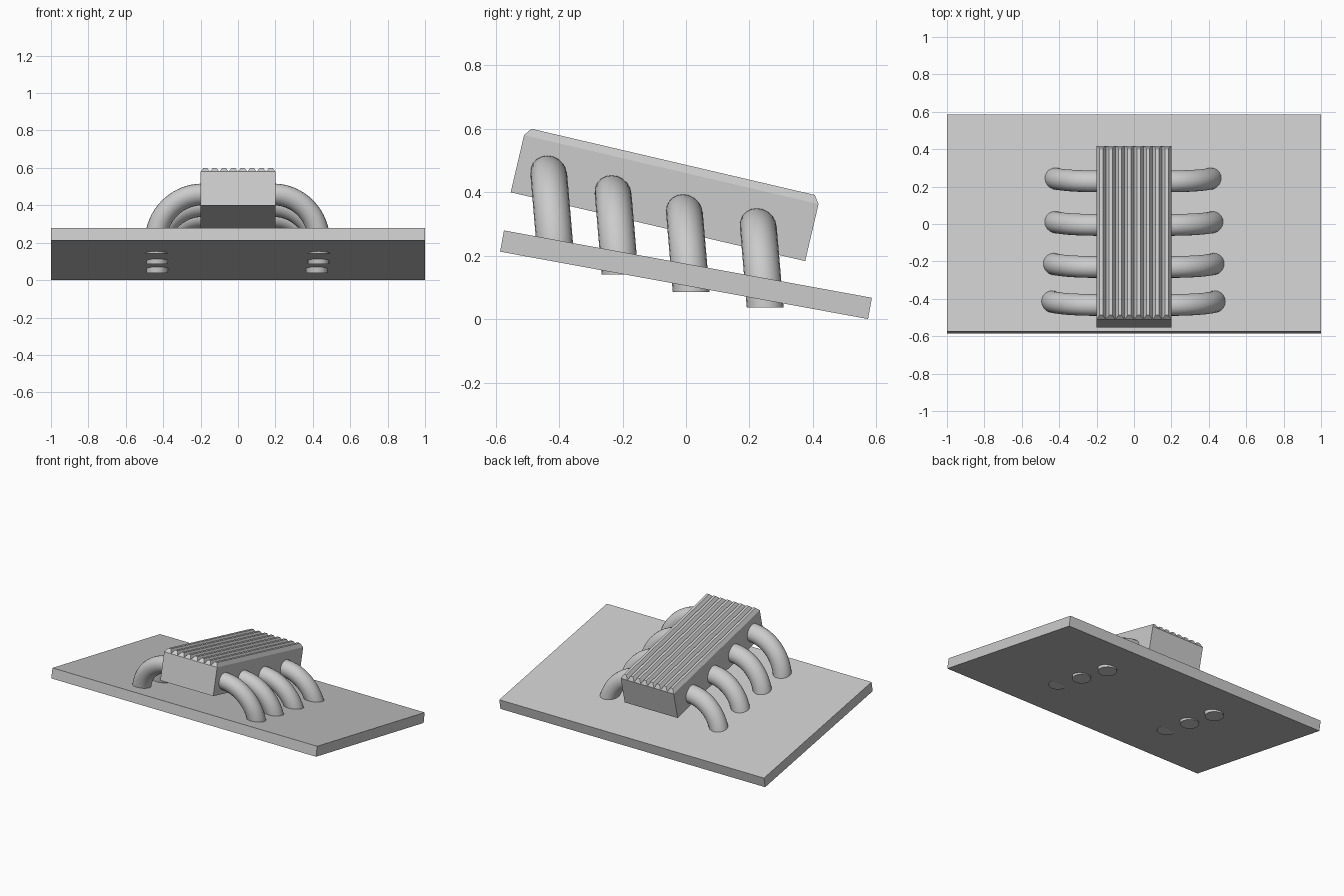
import bpy, bmesh, math
from mathutils import Vector

if "Cube" in bpy.data.objects:
    bpy.data.objects.remove(bpy.data.objects["Cube"])


def add_object(name, bm):
    bmesh.ops.recalc_face_normals(bm, faces=bm.faces[:])
    mesh = bpy.data.meshes.new(name)
    bm.to_mesh(mesh)
    bm.free()
    obj = bpy.data.objects.new(name, mesh)
    bpy.context.collection.objects.link(obj)
    return obj


def block(bm, x, y, z0, z1, inset=(0, 0), cx=0):
    """Box with half sizes x, y whose top can be inset."""
    ring = [(-1, -1), (1, -1), (1, 1), (-1, 1)]
    lo = [bm.verts.new((cx + sx * x, sy * y, z0)) for sx, sy in ring]
    hi = [bm.verts.new((cx + sx * (x - inset[0]), sy * (y - inset[1]), z1)) for sx, sy in ring]
    bm.faces.new(lo)
    bm.faces.new(hi)
    for i in range(4):
        j = (i + 1) % 4
        bm.faces.new((lo[i], lo[j], hi[j], hi[i]))


# Sloping base plate
bm = bmesh.new()
block(bm, 1.0, 0.59, -0.034, 0.034)
plate = add_object("base_plate", bm)
plate.location = (0, 0, 0.14)
plate.rotation_euler.x = -0.181

# Central block, tilted a little more than the plate
BLOCK_POS, BLOCK_TILT = (0, -0.0885, 0.2915), -0.2295
bm = bmesh.new()
block(bm, 0.2, 0.477, 0, 0.185)
body = add_object("cover_block", bm)

# Ridges along the top of the block
RIDGES = 8
pitch = 0.4 / RIDGES
bm = bmesh.new()
for i in range(RIDGES):
    block(bm, pitch / 2, 0.477, 0.185, 0.21, (0.016, 0.018), -0.2 + pitch * (i + 0.5))
ridges = add_object("cover_ridges", bm)
for obj in (body, ridges):
    obj.location = BLOCK_POS
    obj.rotation_euler.x = BLOCK_TILT


# Bent pipes from block down through the plate
def pipe(name, side, y, z_top, z_end, x_end, radius=0.058, sides=20, steps=16):
    x0, zc = 0.19, z_top - radius
    drop = zc - z_end
    bm = bmesh.new()
    rings = []
    for k in range(steps + 1):
        a = math.pi / 2 * k / steps
        centre = Vector((x0 + (x_end - x0) * math.sin(a), y, zc - drop * (1 - math.cos(a))))
        normal = Vector((math.sin(a), 0, math.cos(a)))
        ring = []
        for s in range(sides):
            t = 2 * math.pi * s / sides
            p = centre + radius * (math.cos(t) * normal + math.sin(t) * Vector((0, 1, 0)))
            # Slight backward lean as the pipe drops
            p.y += 0.085 * (zc - p.z)
            ring.append(bm.verts.new((side * p.x, p.y, p.z)))
        rings.append(ring)
    for r0, r1 in zip(rings, rings[1:]):
        for s in range(sides):
            n = (s + 1) % sides
            bm.faces.new((r0[s], r0[n], r1[n], r1[s]))
    bm.faces.new(rings[0])
    bm.faces.new(rings[-1])
    obj = add_object(name, bm)
    bpy.ops.object.select_all(action='DESELECT')
    obj.select_set(True)
    bpy.context.view_layer.objects.active = obj
    bpy.ops.object.shade_smooth_by_angle(angle=math.radians(40))


# y, top height, end height, end x on the left and right
ROWS = [
    (-0.433, 0.516, 0.205, 0.440, 0.434),
    (-0.230, 0.454, 0.141, 0.436, 0.433),
    (-0.005, 0.394, 0.085, 0.432, 0.431),
    (0.228, 0.350, 0.037, 0.432, 0.422),
]
for i, (y, z_top, z_end, x_left, x_right) in enumerate(ROWS):
    pipe(f"pipe_left_{i + 1}", -1, y, z_top, z_end, x_left)
    pipe(f"pipe_right_{i + 1}", 1, y, z_top, z_end, x_right)
